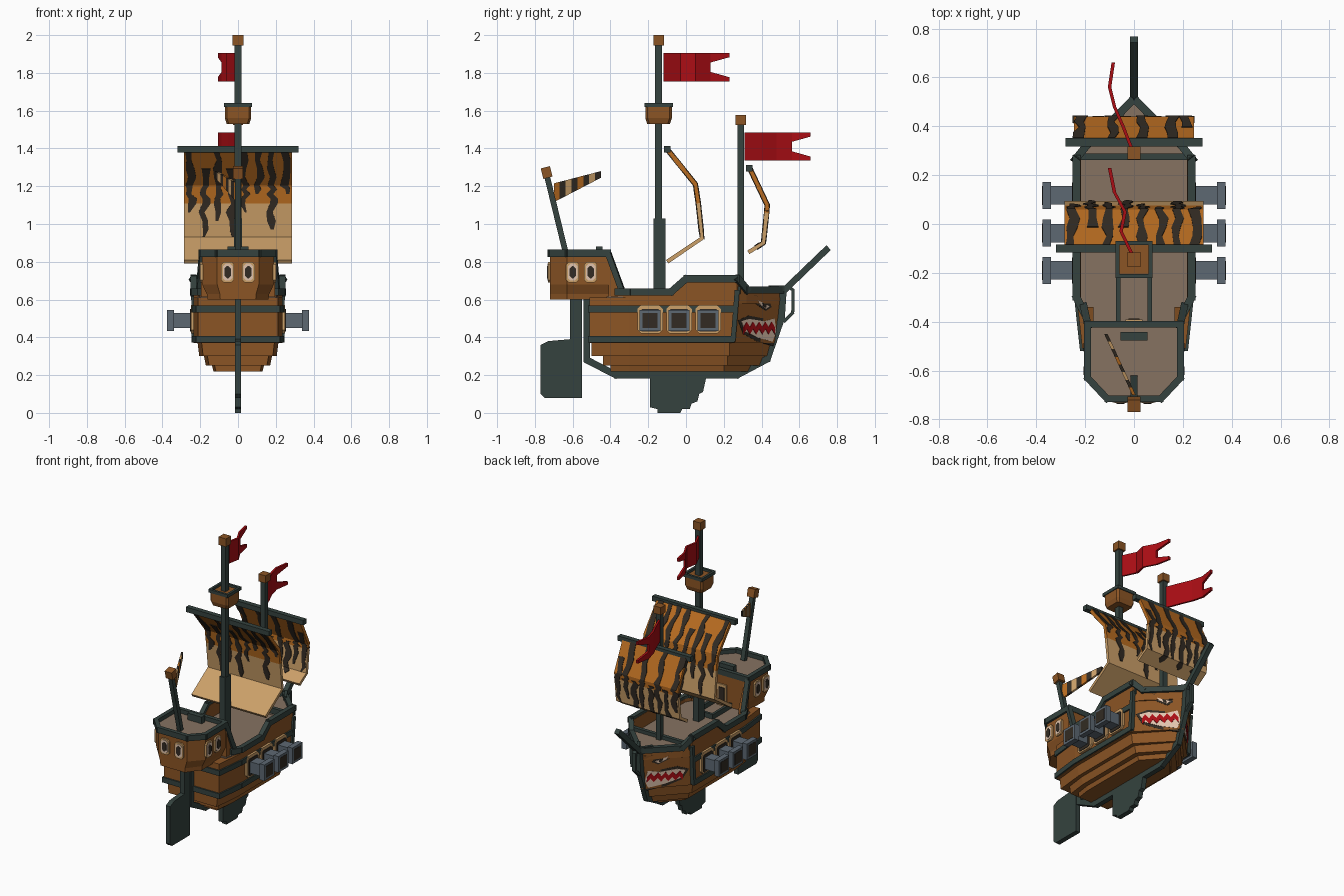
import bpy, bmesh, random
from mathutils import Vector

cube = bpy.data.objects.get("Cube")
if cube:
    bpy.data.objects.remove(cube)
random.seed(4)


def material(name, r, g, b):
    m = bpy.data.materials.new(name)
    m.use_nodes = True
    m.diffuse_color = (r, g, b, 1)
    m.node_tree.nodes["Principled BSDF"].inputs["Base Color"].default_value = (r, g, b, 1)
    return m


slate = material("dark_slate", 0.035, 0.055, 0.049)
wood = material("brown_wood", 0.26, 0.09, 0.018)
orange = material("orange_cloth", 0.48, 0.15, 0.015)
tan = material("tan", 0.6, 0.35, 0.14)
deck_mat = material("deck_planks", 0.24, 0.17, 0.12)
red = material("red", 0.4, 0.004, 0.007)
grey = material("cannon_grey", 0.11, 0.14, 0.17)
black = material("stripe_black", 0.032, 0.024, 0.017)
cream = material("cream", 0.75, 0.55, 0.42)


def build(name, verts, faces, mat):
    bm = bmesh.new()
    vs = [bm.verts.new(v) for v in verts]
    for f in faces:
        bm.faces.new([vs[i] for i in f])
    bmesh.ops.recalc_face_normals(bm, faces=bm.faces)
    me = bpy.data.meshes.new(name)
    bm.to_mesh(me)
    bm.free()
    me.materials.append(mat)
    ob = bpy.data.objects.new(name, me)
    bpy.context.collection.objects.link(ob)
    return ob


def loft(name, rings, mat):
    """Closed solid through rings that have equal point counts."""
    n, last = len(rings[0]), len(rings) - 1
    faces = [list(range(n)), [last * n + i for i in range(n)]]
    for k in range(last):
        for i in range(n):
            j = (i + 1) % n
            faces.append([k * n + i, k * n + j, k * n + n + j, k * n + n + i])
    return build(name, [p for r in rings for p in r], faces, mat)


def prism(name, outline, axis, lo, hi, mat):
    def place(p, h):
        q = list(p)
        q.insert(axis, h)
        return q
    return loft(name, [[place(p, h) for p in outline] for h in (lo, hi)], mat)


def box(name, c, s, mat):
    x, y, z = (v / 2 for v in s)
    ring = [(c[0] + a * x, c[1] + b * y) for a, b in ((-1, -1), (1, -1), (1, 1), (-1, 1))]
    return prism(name, ring, 2, c[2] - z, c[2] + z, mat)


def beam(name, p, q, wide, tall, mat, extend=0.0):
    p, q = Vector(p), Vector(q)
    d = (q - p).normalized()
    p, q = p - d * extend, q + d * extend
    side = d.cross(Vector((0, 1, 0) if abs(d.z) > 0.95 else (0, 0, 1))).normalized()
    up = side.cross(d)
    corners = [side * a * wide / 2 + up * b * tall / 2
               for a, b in ((-1, -1), (1, -1), (1, 1), (-1, 1))]
    return loft(name, [[e + c for c in corners] for e in (p, q)], mat)


def rail(name, pts, wide, tall, mat=slate):
    """Chain of beams, mirrored to both sides."""
    for s in (-1, 1):
        for a, b in zip(pts, pts[1:]):
            beam(name, (a[0] * s, *a[1:]), (b[0] * s, *b[1:]), wide, tall, mat, wide * 0.4)


def octagon(u, v, w, h, c):
    w, h = w / 2, h / 2
    return [(u + a, v + b) for a, b in ((c - w, -h), (w - c, -h), (w, c - h), (w, h - c),
                                        (w - c, h), (c - w, h), (-w, h - c), (-w, c - h))]


def mirrored(half):
    return half + [(-x, y) for x, y in reversed(half)]


# Hull: stepped planking below, upright sides above
def hull_ring(w, stern, shoulder, tip, z):
    return [(x, y, z) for x, y in mirrored(
        [(w * 0.9, stern), (w, -0.3), (w, shoulder), (0.006, tip)])]


for w, stern, shoulder, tip, lo, hi in ((0.14, -0.4, 0.2, 0.36, 0.22, 0.26),
                                        (0.18, -0.44, 0.22, 0.42, 0.25, 0.3),
                                        (0.215, -0.5, 0.23, 0.46, 0.3, 0.38)):
    loft("lower_hull", [hull_ring(w - 0.01, stern, shoulder, tip - 0.02, lo),
                        hull_ring(w, stern, shoulder, tip, hi)], wood)
loft("hull", [hull_ring(0.235, -0.51, 0.24, 0.48, 0.37),
              hull_ring(0.235, -0.51, 0.27, 0.51, 0.61)], wood)
for z in (0.39, 0.55):
    rail("hull_band", [(0, -0.51, z), (0.212, -0.51, z), (0.235, -0.3, z), (0.235, 0.25, z)],
         0.02, 0.036)
rail("bow_post", [(0.232, 0.25, 0.39), (0.235, 0.27, 0.64)], 0.026, 0.026)

# Bulwarks, rails and decks
edge = [(0.205, -0.36, 0.64), (0.235, -0.3, 0.64), (0.235, -0.08, 0.64), (0.235, 0, 0.71),
        (0.235, 0.27, 0.71), (0.195, 0.32, 0.65), (0.012, 0.5, 0.65)]
for s in (-1, 1):
    loft("bulwark", [[(s * x, y, 0.58), (s * x, y, z), (s * (x - 0.018), y, z),
                      (s * (x - 0.018), y, 0.58)] for x, y, z in edge], wood)
rail("hull_rail", edge, 0.032, 0.038)
prism("main_deck", mirrored([(0.2, -0.42), (0.225, -0.3), (0.225, 0.27)]), 2, 0.6, 0.617, deck_mat)
prism("fore_deck", mirrored([(0.225, 0.27), (0.01, 0.49)]), 2, 0.6, 0.645, deck_mat)
beam("fore_deck_beam", (-0.23, 0.275, 0.65), (0.23, 0.275, 0.65), 0.025, 0.04, slate)
rail("hatch_frame", [(0.065, -0.4, 0.63), (0.065, -0.2, 0.63), (0, -0.2, 0.63)], 0.018, 0.04)

# Aft cabin
loft("cabin", [[(x * k, y + d, z) for x, y in mirrored([(0.19, -0.4), (0.19, -0.63 - d), (0.11, -0.72)])]
               for k, d, z in ((0.85, 0.0, 0.6), (0.87, 0.0, 0.63), (1, 0.0, 0.68), (1, 0.0, 0.83))], wood)
prism("cabin_deck", mirrored([(0.18, -0.41), (0.18, -0.63), (0.11, -0.71)]), 2, 0.82, 0.836, deck_mat)
rail("cabin_rail", [(0, -0.41, 0.845), (0.19, -0.41, 0.845), (0.19, -0.63, 0.845),
                    (0.11, -0.715, 0.845), (0, -0.715, 0.845)], 0.028, 0.038)
rail("cabin_slope_rail", [(0.19, -0.41, 0.84), (0.205, -0.34, 0.65)], 0.03, 0.03)
box("cabin_bench", (0, -0.46, 0.857), (0.11, 0.035, 0.05), slate)
box("cabin_door", (0, -0.397, 0.69), (0.07, 0.012, 0.15), tan)
box("door_panel", (0, -0.391, 0.685), (0.045, 0.008, 0.12), black)
layers = ((0.068, 0.11, 0.01, tan), (0.05, 0.09, 0.013, cream), (0.034, 0.066, 0.016, black))
for s in (-1, 1):
    prism("cabin_cheek", [(-0.41, 0.84), (-0.41, 0.6), (-0.34, 0.6), (-0.34, 0.65)], 0,
          s * 0.165, s * 0.197, wood)
    for w, h, out, mat in layers:
        prism("stern_window", octagon(s * 0.055, 0.745, w, h, 0.014), 1, -0.72 - out, -0.71, mat)
        for y in (-0.6, -0.505):
            prism("side_window", octagon(y, 0.745, w, h, 0.014), 0, s * 0.18, s * (0.19 + out), mat)

    # Gun ports and cannons
    for y in (-0.19, -0.037, 0.117):
        prism("gun_port", octagon(y, 0.495, 0.135, 0.15, 0.02), 0, s * 0.22, s * 0.25, tan)
        prism("gun_port_hole", octagon(y, 0.49, 0.105, 0.12, 0.01), 0, s * 0.23, s * 0.254, black)
        box("cannon_barrel", (s * 0.28, y, 0.49), (0.13, 0.076, 0.08), grey)
        box("cannon_muzzle", (s * 0.357, y, 0.49), (0.036, 0.11, 0.112), grey)
        box("cannon_bore", (s * 0.375, y, 0.49), (0.004, 0.078, 0.08), black)

    # Painted face on the bow
    def face_plate(name, pts, lift, mat):
        def on_bow(y, z, off):
            x = 0.235 - (y - 0.27 + (0.61 - z) * 0.125) * 0.98
            return (s * (x + off), y + off, z)
        loft(name, [[on_bow(y, z, o) for y, z in pts] for o in (-0.004, lift)], mat)

    face_plate("mouth_outline", [(0.275, 0.49), (0.3, 0.42), (0.37, 0.38), (0.46, 0.355),
                                 (0.485, 0.43), (0.475, 0.52), (0.41, 0.5), (0.33, 0.515)], 0.002, black)
    face_plate("teeth", [(0.29, 0.485), (0.31, 0.43), (0.38, 0.397), (0.455, 0.377),
                         (0.474, 0.43), (0.465, 0.5), (0.41, 0.485), (0.33, 0.498)], 0.004, cream)
    steps = [(0.3 + i * 0.0165, 0.014 if i % 2 else -0.014) for i in range(11)]
    face_plate("mouth_gap", [(y, 0.468 + d) for y, d in steps] +
               [(y, 0.43 + d) for y, d in reversed(steps)], 0.006, red)
    face_plate("eye_socket", [(0.36, 0.625), (0.37, 0.575), (0.42, 0.54), (0.45, 0.56), (0.44, 0.59)],
               0.003, black)
    face_plate("eye_white", [(0.378, 0.595), (0.385, 0.575), (0.42, 0.55), (0.437, 0.565)], 0.005, cream)
    face_plate("pupil", [(0.4, 0.583), (0.405, 0.562), (0.418, 0.558), (0.418, 0.576)], 0.007, black)

# Keel, fin, rudder and bowsprit
keel = [(-0.525, 0.62), (-0.525, 0.28), (-0.37, 0.2), (0.27, 0.2), (0.43, 0.285), (0.505, 0.5), (0.515, 0.65)]
for a, b in zip(keel, keel[1:]):
    beam("keel", (0, *a), (0, *b), 0.034, 0.036, slate, 0.01)
prism("keel_fin", [(-0.19, 0.2), (-0.19, 0.03), (-0.15, 0.02), (-0.15, 0), (-0.03, 0), (-0.02, 0.02),
                   (0.02, 0.02), (0.03, 0.05), (0.06, 0.06), (0.07, 0.1), (0.09, 0.11), (0.11, 0.2)],
      0, -0.017, 0.017, slate)
prism("rudder", [(-0.55, 0.08), (-0.75, 0.08), (-0.77, 0.1), (-0.77, 0.36), (-0.73, 0.38),
                 (-0.615, 0.39), (-0.615, 0.62), (-0.55, 0.62)], 0, -0.017, 0.017, slate)
beam("bowsprit", (0, 0.5, 0.63), (0, 0.755, 0.875), 0.034, 0.034, slate)
rail("bow_bracket", [(0.05, 0.45, 0.66), (0.012, 0.51, 0.66)], 0.02, 0.03)
loop = [(0.54, 0.67), (0.567, 0.65), (0.565, 0.53), (0.52, 0.485)]
for a, b in zip(loop, loop[1:]):
    beam("bow_loop", (0, *a), (0, *b), 0.026, 0.016, slate, 0.004)

# Masts, crow's nest and stern pole
box("main_mast", (0, -0.145, 1.28), (0.036, 0.036, 1.36), slate)
box("mast_foot", (0, -0.14, 0.815), (0.044, 0.064, 0.43), slate)
box("main_mast_cap", (0, -0.145, 1.972), (0.056, 0.056, 0.056), wood)
box("fore_mast", (0, 0.29, 1.07), (0.034, 0.034, 0.93), slate)
box("fore_mast_cap", (0, 0.29, 1.55), (0.054, 0.054, 0.052), wood)
loft("crows_nest", [[(x, y, z) for x, y in octagon(0, -0.145, w, w, 0.012)]
                    for w, z in ((0.12, 1.53), (0.14, 1.56), (0.14, 1.625))], wood)
for s in (-1, 1):
    box("nest_rim", (s * 0.067, -0.145, 1.63), (0.016, 0.15, 0.022), slate)
    box("nest_rim", (0, -0.145 + s * 0.067, 1.63), (0.15, 0.016, 0.022), slate)
beam("stern_pole", (0, -0.635, 0.84), (0, -0.735, 1.25), 0.03, 0.03, slate)
beam("stern_pole_cap", (0, -0.731, 1.245), (0, -0.745, 1.3), 0.054, 0.05, wood)


# Striped sails with their yards
def sail(name, profile, half, stripes):
    pts = [Vector((0, *p)) for p in profile]
    last = len(pts) - 1

    def ring(t, x, w, thick):
        i = min(int(t), last - 1)
        p = pts[i].lerp(pts[i + 1], t - i)
        d = pts[min(i + 1, last)] - pts[max(i - 1, 0) if t == i else i]
        n = Vector((0, d.z, -d.y)).normalized() * thick
        return [p + Vector((x + a, 0, 0)) + n * b for a, b in ((-w, -1), (w, -1), (w, 1), (-w, 1))]

    cloth = loft(name, [ring(t, 0, half, 0.011) for t in range(last + 1)], orange)
    cloth.data.materials.append(tan)
    for f in cloth.data.polygons:
        f.material_index = int(f.center.z < pts[2].z)
    for k in range(stripes):
        x = half * (-0.88 + 1.76 * k / (stripes - 1))
        start, end = (0, random.uniform(2.2, 3.2)) if k % 2 == 0 else \
            random.choice(((0.0, 1.5), (1.5, 3.7), (0.5, 3.0)))
        ts = [t / 4 for t in range(17) if start <= t / 4 <= end]
        rings = []
        for i, t in enumerate(ts):
            taper = 0.35 if i == len(ts) - 1 else 1
            rings.append(ring(t, x + random.uniform(-0.014, 0.014),
                              taper * random.uniform(0.012, 0.024), 0.0145))
        loft(name + "_stripe", rings, black)
    y, z = profile[0]
    box(name + "_yard", (0, y - 0.005, z + 0.005), (half * 2 + 0.07, 0.034, 0.034), slate)


sail("main_sail", [(-0.095, 1.39), (0.05, 1.21), (0.065, 1.11), (0.085, 0.925), (-0.1, 0.8)], 0.285, 8)
sail("fore_sail", [(0.34, 1.29), (0.43, 1.1), (0.427, 1.06), (0.41, 0.9), (0.33, 0.85)], 0.245, 8)


# Flags
def ribbon(name, stations, mat):
    t = 0.007
    return loft(name, [[(x - t, y, lo), (x + t, y, lo), (x + t, y, hi), (x - t, y, hi)]
                       for x, y, lo, hi in stations], mat)


for y, z, path in ((-0.12, 1.755, [(-0.01, 0), (-0.053, 0.09), (-0.037, 0.17), (-0.08, 0.25), (-0.1, 0.35)]),
                   (0.31, 1.335, [(-0.01, 0), (-0.045, 0.09), (-0.08, 0.17), (-0.1, 0.25), (-0.085, 0.35)])):
    cloth = [(x, y + d, z, z + 0.15) for x, d in path]
    ribbon("red_flag", cloth[:4], red)
    (xa, ya, _, _), (xb, yb, _, _) = cloth[3:]
    for lo, hi, a, b in ((0, 0.05, 0, 0.022), (0.1, 0.15, 0.128, 0.15)):
        ribbon("red_flag_tail", [(xa, ya, z + lo, z + hi), (xb, yb, z + a, z + b)], red)

stations = []
for i in range(9):
    f = i / 8
    stations.append((-0.115 * f, -0.7 + 0.25 * f, 1.115 + 0.13 * f, 1.215 + 0.065 * f))
for i in range(8):
    ribbon("stern_flag_stripe", stations[i:i + 2], (orange, black, tan, black)[i % 4])
